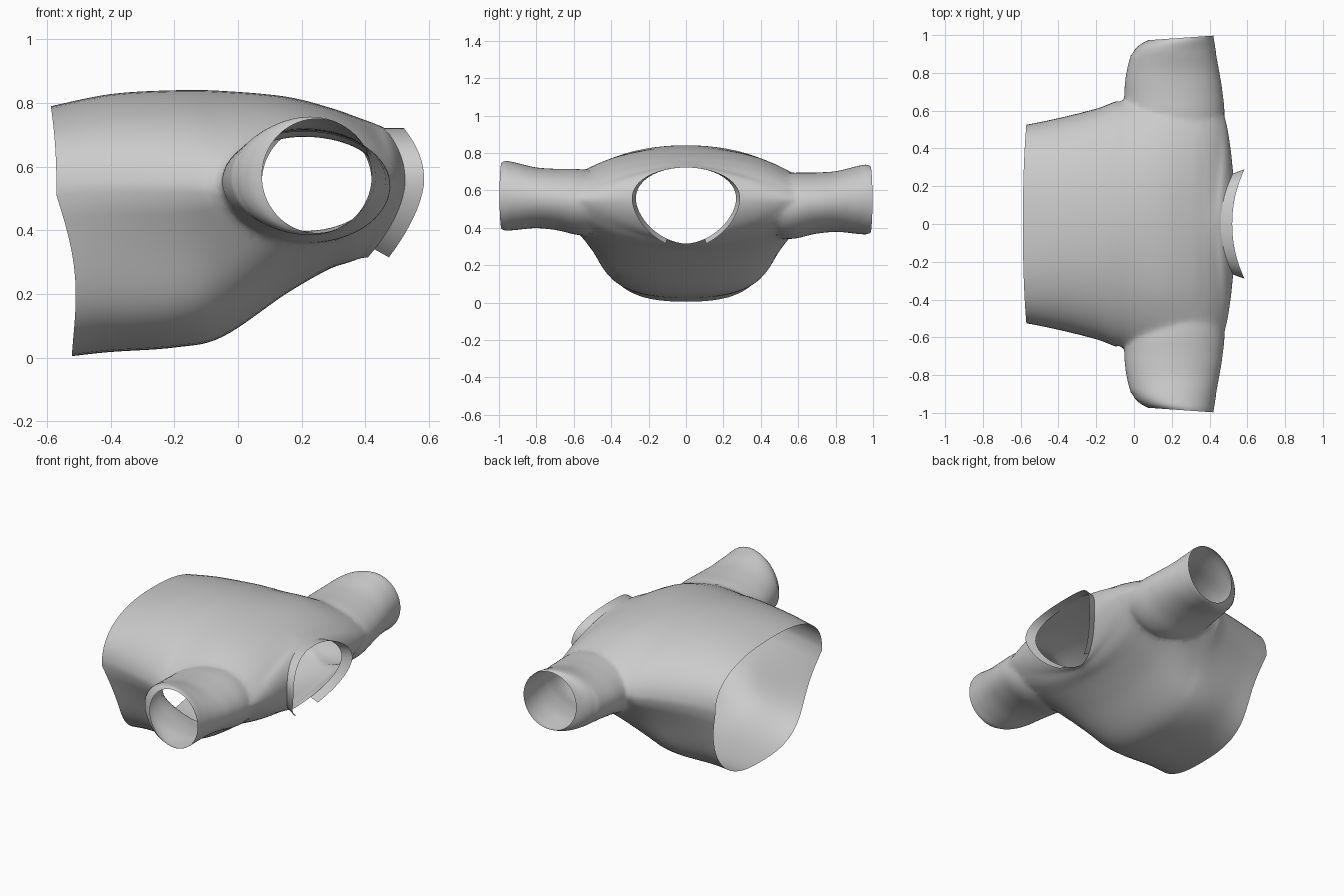
import bpy, bmesh
from math import cos, sin, pi
from mathutils import Vector

default = bpy.data.objects.get("Cube")
if default:
    bpy.data.objects.remove(default, do_unlink=True)

SIDES = 72


def spline(rows, steps):
    """Catmull-Rom interpolation of equally long rows of numbers."""
    rows = [Vector(r) for r in rows]
    out = []
    for i in range(len(rows) - 1):
        a, b = rows[max(i - 1, 0)], rows[i]
        c, d = rows[i + 1], rows[min(i + 2, len(rows) - 1)]
        for k in range(steps):
            t = k / steps
            out.append(b + (c - a) * (t / 2) + (a * 2 - b * 5 + c * 4 - d) * (t * t / 2)
                       + (b * 3 - a - c * 3 + d) * (t ** 3 / 2))
    return out + [rows[-1]]


def power(v, p):
    return (1 if v >= 0 else -1) * abs(v) ** (2 / p)


def make_object(name, bm):
    mesh = bpy.data.meshes.new(name)
    bm.to_mesh(mesh)
    bm.free()
    obj = bpy.data.objects.new(name, mesh)
    bpy.context.collection.objects.link(obj)
    return obj


def loft(name, rings):
    """Closed solid through a series of rings."""
    bm = bmesh.new()
    loops = [[bm.verts.new(p) for p in ring] for ring in rings]
    for a, b in zip(loops, loops[1:]):
        for i in range(len(a)):
            j = (i + 1) % len(a)
            bm.faces.new((a[i], a[j], b[j], b[i]))
    bm.faces.new(loops[0])
    bm.faces.new(loops[-1])
    bmesh.ops.recalc_face_normals(bm, faces=bm.faces)
    return make_object(name, bm)


def body_ring(s):
    x_side, x_top, x_low, width, low, mid, top, p_top, p_low, pinch, sag = s
    ring = []
    for i in range(SIDES):
        a = 2 * pi * i / SIDES
        c, n = cos(a), sin(a)
        if n > 0:
            x_end, height, p, fold = x_top, top - mid, p_top, 0
        else:
            x_end, height, p = x_low, mid - low, p_low
            fold = sin(pi * abs(n) ** (2 / p))
        ring.append(Vector((x_side * c * c + x_end * n * n + sag * fold,
                            width * power(c, p) * (1 - pinch * fold),
                            mid + height * power(n, p))))
    return ring


def sleeve_ring(s, side):
    y, x0, x1, z0, z1 = s
    drop = .02 if side > 0 and y > .5 else 0
    ring = []
    for i in range(SIDES):
        a = 2 * pi * i / SIDES
        slant = 0.012 * cos(a) if y > 0.9 else 0
        ring.append(Vector(((x0 + x1) / 2 + (x1 - x0) / 2 * cos(a), side * (y + slant),
                            (z0 + z1) / 2 + (z1 - z0) / 2 * sin(a) - drop)))
    return ring


def flat(ring, axis, value):
    """Copy a ring onto a plane, as a stub to be trimmed off later."""
    out = [p.copy() for p in ring]
    for p in out:
        p[axis] = value
    return out


# Torso from hem to neck: x at side, top, underside; half width; z low, mid, top;
# roundness above and below; side fold depth; hem sag
torso = [
    (-.57, -.588, -.522, .525, .005, .51, .79, 2.4, 2.6, .08, .05),
    (-.40, -.40, -.40, .56, .018, .52, .828, 2.2, 2.5, .11, 0),
    (-.20, -.20, -.20, .61, .032, .52, .84, 2.1, 2.5, .135, 0),
    (-.05, -.05, -.05, .66, .065, .52, .838, 1.95, 2.2, .135, 0),
    (.15, .15, .15, .665, .20, .54, .82, 2.1, 2.15, .03, 0),
    (.30, .29, .28, .65, .275, .55, .785, 2.1, 2.15, 0, 0),
    (.42, .37, .35, .64, .30, .55, .757, 1.75, 1.75, 0, 0),
    (.49, .43, .385, .54, .312, .55, .735, 1.5, 1.45, 0, 0),
    (.525, .46, .408, .268, .315, .555, .722, 2.1, 1.75, 0, 0),
]
rings = [body_ring(s) for s in spline(torso, 7)]
neck = rings[-1]
rings = [flat(rings[0], 0, -.85)] + rings + [flat(neck, 0, .85)]
shirt = loft("shirt_body", rings)

# Sleeves: y; x range; z range
sleeve = [
    (.36, .09, .38, .44, .66), (.48, .01, .455, .37, .70),
    (.58, -.05, .48, .36, .715), (.68, -.052, .472, .385, .715),
    (.80, -.04, .452, .398, .722), (.91, -.01, .432, .388, .748),
    (.96, .03, .424, .385, .757), (.985, .075, .42, .392, .75),
]
for name, side in (("left_sleeve", 1), ("right_sleeve", -1)):
    rings = [sleeve_ring(s, side) for s in spline(sleeve, 5)]
    rings.append(flat(rings[-1], 1, side * 1.3))
    tube = loft(name, rings)
    join = shirt.modifiers.new(name, 'BOOLEAN')
    join.operation, join.solver, join.object = 'UNION', 'EXACT', tube
    bpy.context.view_layer.objects.active = shirt
    bpy.ops.object.modifier_apply(modifier=name)
    bpy.data.objects.remove(tube, do_unlink=True)

# Trim the stubs to leave open hem, cuffs and neck
bm = bmesh.new()
bm.from_mesh(shirt.data)
stubs = [v for v in bm.verts if abs(v.co.y) > 1.1 or abs(v.co.x) > .7]
bmesh.ops.delete(bm, geom=stubs, context='VERTS')
# Soften the armhole seams
seam = [v for v in bm.verts if .4 < abs(v.co.y) < .72 and v.co.x > -.08 and not v.is_boundary]
for _ in range(6):
    bmesh.ops.smooth_vert(bm, verts=seam, factor=.5, use_axis_x=True,
                          use_axis_y=True, use_axis_z=True)
bm.to_mesh(shirt.data)
bm.free()

# Collar band standing on the neck edge, open under the chin
start = SIDES * 3 // 4
path = [p for p in neck[start:] + neck[:start] if abs(p.y) > .09 or p.z > .5]
bm = bmesh.new()
edges = []
for p in path:
    drop = .03 * max(0, (.55 - p.z) / .25)
    outer = p + Vector((.06 - drop * .6, p.y * .08, -drop))
    edges.append((bm.verts.new(p), bm.verts.new(outer)))
for (a, b), (c, d) in zip(edges, edges[1:]):
    bm.faces.new((a, b, d, c))
collar = make_object("collar", bm)

for obj in (shirt, collar):
    bpy.ops.object.select_all(action='DESELECT')
    obj.select_set(True)
    bpy.context.view_layer.objects.active = obj
    bpy.ops.object.shade_smooth_by_angle(angle=.9)
